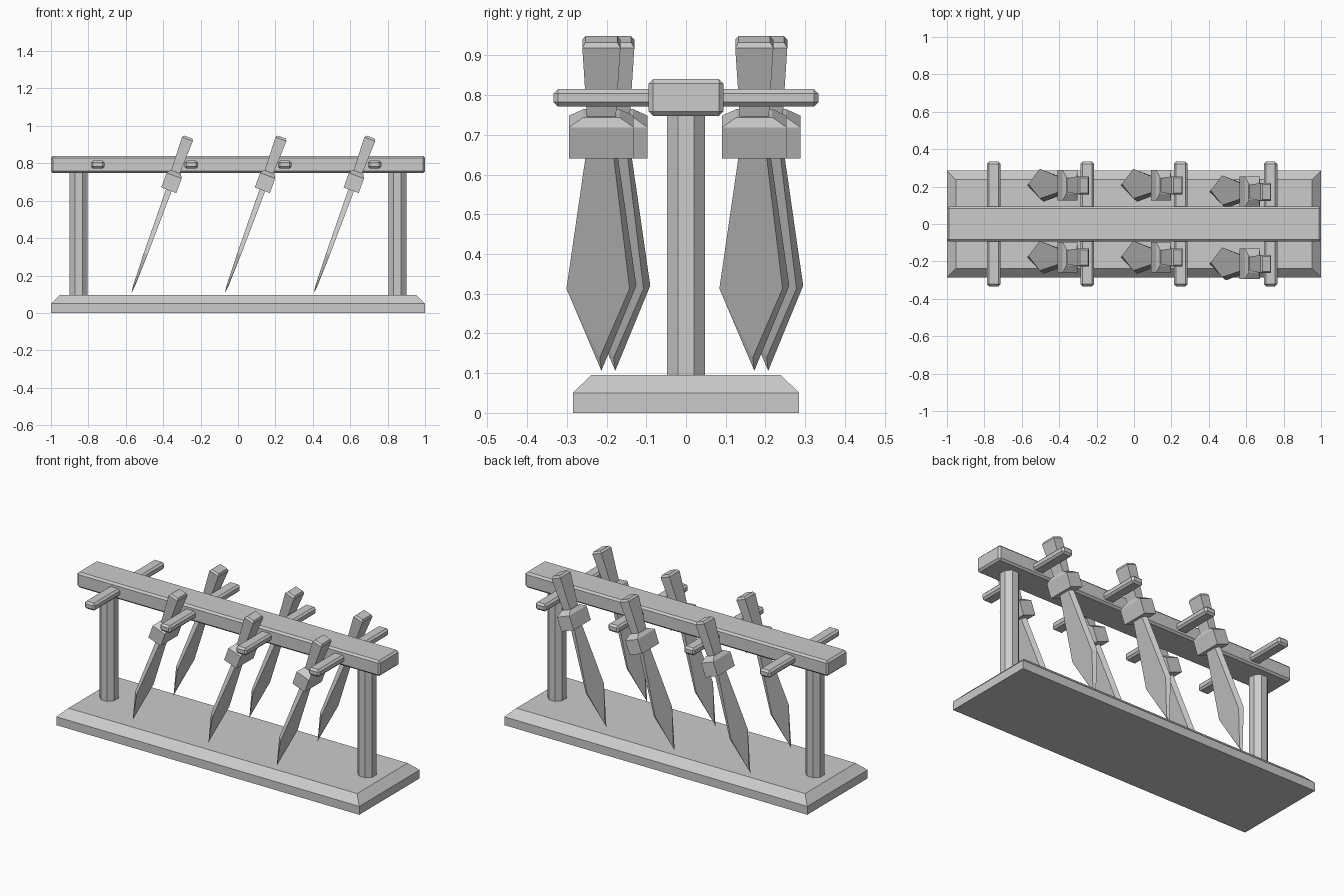
import bpy, bmesh
from math import radians, pi, cos

if "Cube" in bpy.data.objects:
    bpy.data.objects.remove(bpy.data.objects["Cube"])

TILT = radians(20)


def make(name, verts, faces, loc=(0, 0, 0), tilt=0.0, bevel=0.0):
    me = bpy.data.meshes.new(name)
    me.from_pydata(verts, [], faces)
    bm = bmesh.new()
    bm.from_mesh(me)
    bmesh.ops.recalc_face_normals(bm, faces=bm.faces)
    bm.to_mesh(me)
    bm.free()
    ob = bpy.data.objects.new(name, me)
    bpy.context.collection.objects.link(ob)
    ob.location = loc
    ob.rotation_euler = (0, tilt, 0)
    if bevel:
        m = ob.modifiers.new("bevel", 'BEVEL')
        m.width = bevel
        m.segments = 1
    return ob


def stack(name, levels, **kw):
    """Rectangular sections (half x, half y, z) joined from bottom to top."""
    verts, faces = [], []
    for hx, hy, z in levels:
        verts += [(-hx, -hy, z), (hx, -hy, z), (hx, hy, z), (-hx, hy, z)]
    for k in range(len(levels) - 1):
        a = 4 * k
        faces += [(a + i, a + (i + 1) % 4, a + 4 + (i + 1) % 4, a + 4 + i) for i in range(4)]
    n = len(verts)
    faces += [(3, 2, 1, 0), (n - 4, n - 3, n - 2, n - 1)]
    return make(name, verts, faces, **kw)


# Plinth with a chamfered upper rim
stack("base", [(1, .285, 0), (1, .285, .05), (.953, .238, .096)])

# Octagonal posts
for x, side in ((-.852, "left"), (.852, "right")):
    bpy.ops.mesh.primitive_cylinder_add(vertices=8, radius=.048 / cos(pi / 8), depth=.67,
                                        location=(x, 0, .425), rotation=(0, 0, pi / 8))
    bpy.context.object.name = side + "_post"

# Top rail and the cross pegs through it
stack("top_rail", [(1, .094, -.046), (1, .094, .046)], loc=(0, 0, .794), bevel=.011)
for i, x in enumerate((-.75, -.25, .25, .73)):
    stack(f"peg_{i + 1}", [(.036, .333, -.022), (.036, .333, .022)],
          loc=(x, 0, .793), bevel=.011)


def sword(tag, loc):
    # Blade: each flat is ground along one edge, on opposite sides
    w0, wm, g = .037, .088, .017
    top, mid, inner = .60, .224, .037
    front = [(-w0, top), (-wm, mid), (-.004, inner), (wm - g, mid), (w0 - g * .5, top)]
    verts = [(.016 if z == top else .011 if z == mid else .005, y, z) for y, z in front]
    verts += [(-x, -y, z) for x, y, z in verts]
    verts.append((0, 0, 0))
    faces = [(0, 1, 2, 3, 4), (5, 6, 7, 8, 9), (1, 10, 2), (6, 10, 7),
             (4, 3, 6, 5), (9, 8, 1, 0), (3, 2, 10, 6), (8, 7, 10, 1), (0, 4, 5, 9)]
    make("blade_" + tag, verts, faces, loc=loc, tilt=TILT)
    # Guard block with sloping shoulders
    stack("guard_" + tag, [(.043, .081, .585), (.043, .081, .668), (.03, .045, .69)],
          loc=loc, tilt=TILT)
    # Flared grip with a chamfered end
    stack("grip_" + tag, [(.024, .036, .68), (.031, .048, .876), (.023, .04, .888)],
          loc=loc, tilt=TILT)


# Three swords on each side of the rail
for i, (x, shift) in enumerate(((-.57, 0), (-.07, 0), (.405, -.035))):
    sword(f"front_{i + 1}", (x, -.178 + shift, .106))
    sword(f"back_{i + 1}", (x, .207 + shift, .106))
